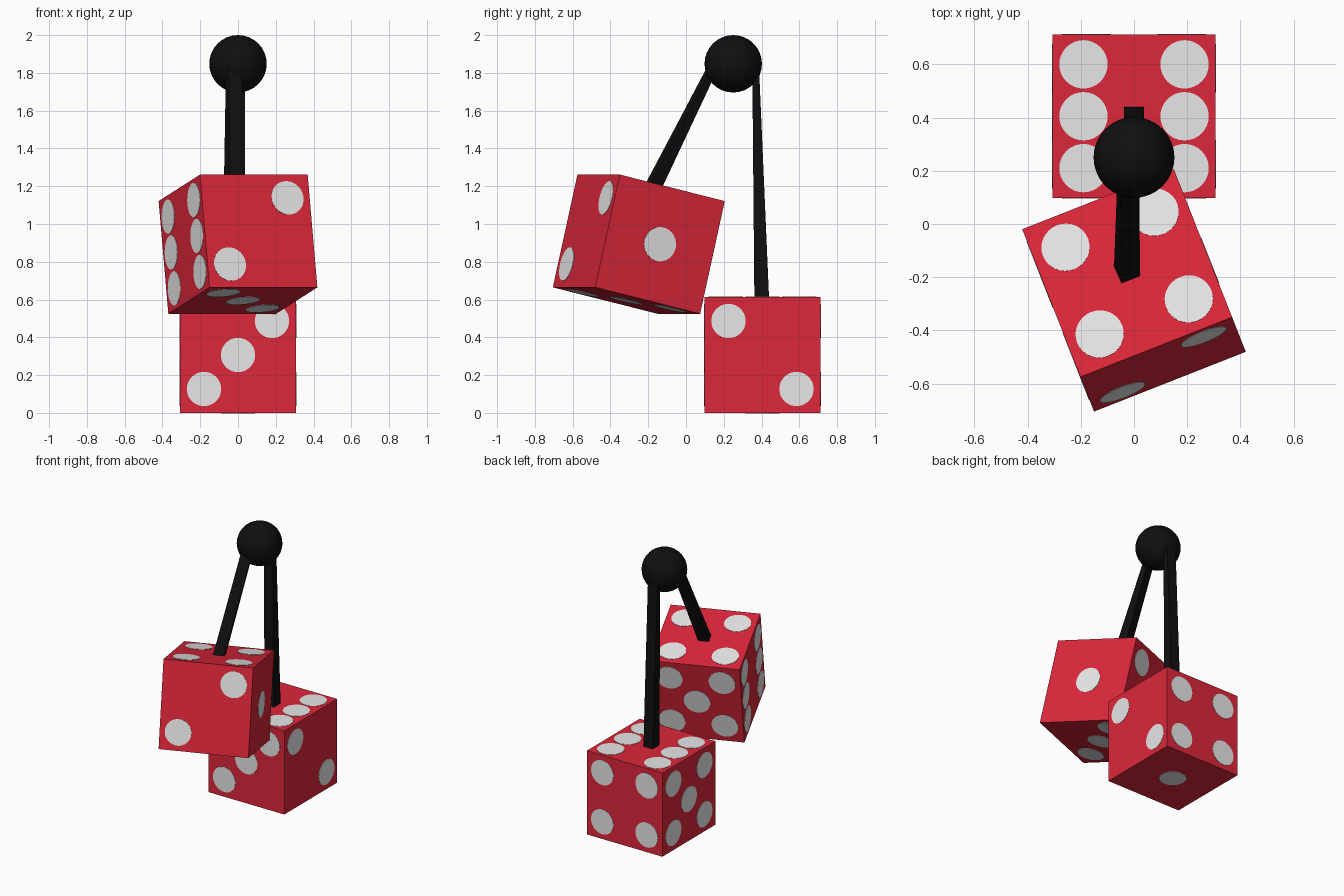
import bpy, bmesh, math
from mathutils import Matrix, Vector

if "Cube" in bpy.data.objects:
    bpy.data.objects.remove(bpy.data.objects["Cube"])

SIZE = 0.613
H = SIZE / 2


def material(name, rgb):
    m = bpy.data.materials.new(name)
    m.diffuse_color = (*rgb, 1)
    m.use_nodes = True
    m.node_tree.nodes["Principled BSDF"].inputs["Base Color"].default_value = m.diffuse_color
    return m


RED = material("red", (0.72, 0.020, 0.042))
WHITE = material("white", (0.8, 0.8, 0.8))
BLACK = material("black", (0.005, 0.005, 0.005))


def add_object(name, bm, mats):
    bmesh.ops.recalc_face_normals(bm, faces=bm.faces)
    me = bpy.data.meshes.new(name)
    bm.to_mesh(me)
    bm.free()
    ob = bpy.data.objects.new(name, me)
    for m in mats:
        me.materials.append(m)
    bpy.context.collection.objects.link(ob)
    return ob


# Pip layouts, in the two axes lying in a face
D = 0.18
ONE = [(0, 0)]
TWO_UP = [(-D, -D), (D, D)]
TWO_DOWN = [(-D, D), (D, -D)]
THREE = TWO_UP + ONE
FOUR = TWO_UP + TWO_DOWN
FIVE = FOUR + ONE
SIX = [(a, b) for a in (-0.19, 0.19) for b in (-0.195, 0, 0.195)]


def die(name, matrix, faces):
    """Cube with thin round pips; faces = {(axis, sign): layout}."""
    bm = bmesh.new()
    bmesh.ops.create_cube(bm, size=SIZE)
    for (axis, sign), layout in faces.items():
        normal = Vector((0, 0, 0))
        normal[axis] = sign
        turn = normal.to_track_quat('Z', 'Y').to_matrix().to_4x4()
        others = [i for i in range(3) if i != axis]
        for a, b in layout:
            p = normal * H
            p[others[0]], p[others[1]] = a, b
            r = bmesh.ops.create_cone(
                bm, cap_ends=True, segments=32, radius1=0.091, radius2=0.091,
                depth=0.004, matrix=Matrix.Translation(p) @ turn)
            for f in {f for v in r["verts"] for f in v.link_faces}:
                f.material_index = 1
    bm.transform(matrix)
    return add_object(name, bm, [RED, WHITE])


def cord(name, bottom, top, yaw):
    """Square strap that thins to half its depth at the top."""
    rot = Matrix.Rotation(yaw, 3, 'Z')
    bm = bmesh.new()
    rings = []
    for centre, depth in ((bottom, 0.039), (top, 0.018)):
        rings.append([bm.verts.new(Vector(centre) + rot @ Vector((sx * 0.0375, sy * depth, 0)))
                      for sx, sy in ((-1, -1), (1, -1), (1, 1), (-1, 1))])
    low, high = rings
    bm.faces.new(low)
    bm.faces.new(high)
    for i in range(4):
        j = (i + 1) % 4
        bm.faces.new((low[i], low[j], high[j], high[i]))
    return add_object(name, bm, [BLACK])


# Dice
X, Y, Z = 0, 1, 2
YAW = math.radians(21.5)
die("lower_die", Matrix.Translation((0, 0.405, H)), {
    (Y, -1): THREE, (Y, 1): FOUR, (X, 1): TWO_DOWN,
    (X, -1): FIVE, (Z, 1): SIX, (Z, -1): ONE})
die("upper_die",
    Matrix.Translation((0, -0.25, 0.893)) @ Matrix.Rotation(YAW, 4, 'Z')
    @ Matrix.Rotation(math.radians(-13.2), 4, 'X'), {
        (Y, -1): TWO_UP, (Y, 1): FIVE, (X, 1): ONE,
        (X, -1): SIX, (Z, 1): FOUR, (Z, -1): THREE})

# Cords
cord("lower_cord", (0, 0.401, 0.60), (0, 0.369, 1.82), 0)
cord("upper_cord", (-0.026, -0.187, 1.17), (-0.022, 0.147, 1.84), YAW)

# Hanging ball
bm = bmesh.new()
bmesh.ops.create_uvsphere(bm, u_segments=32, v_segments=16, radius=0.152,
                          matrix=Matrix.Translation((0, 0.25, 1.848)))
for f in bm.faces:
    f.smooth = True
add_object("ball", bm, [BLACK])
